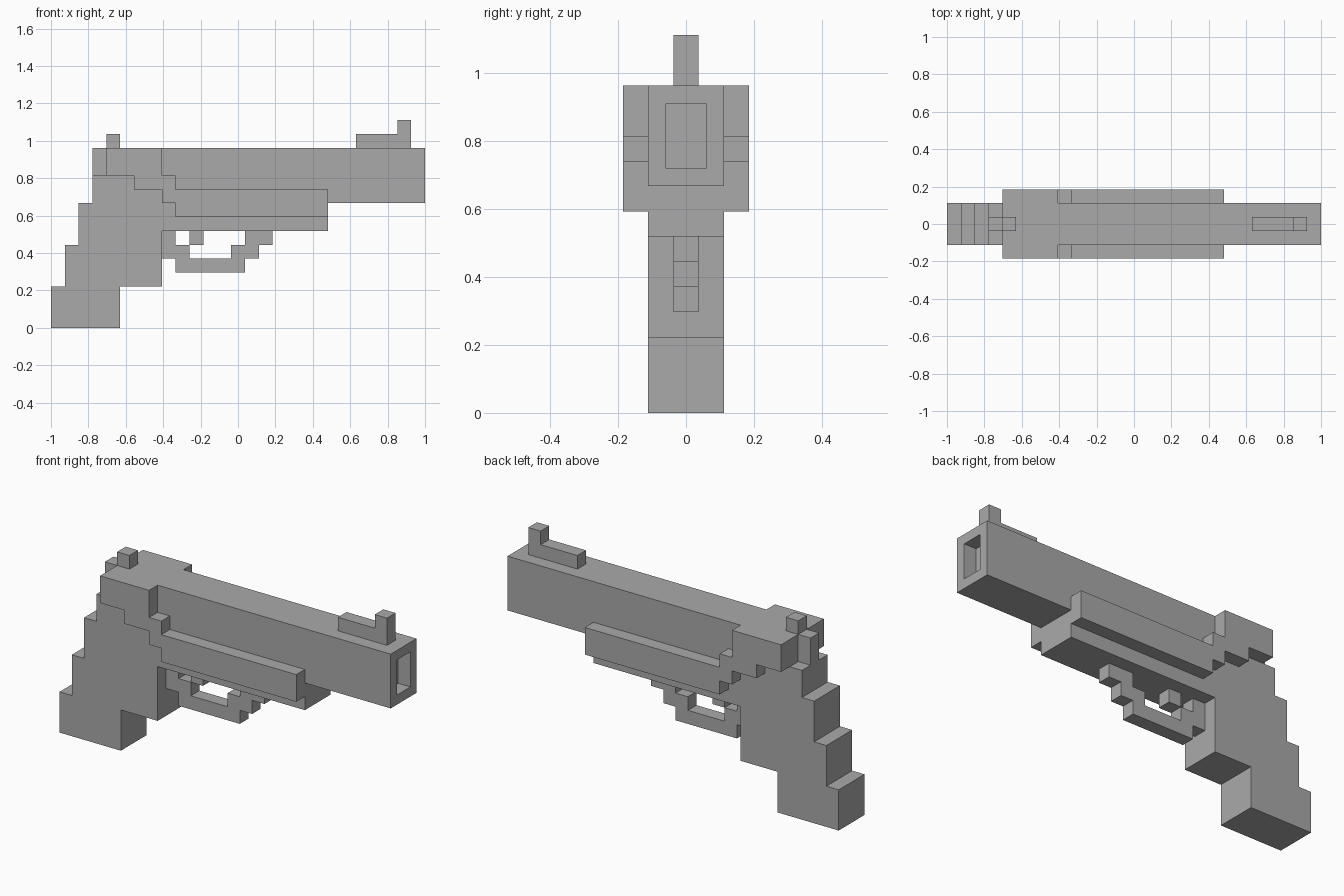
import bpy
import bmesh

U = 2 / 27          # block size: the whole length is 27 blocks

cube = bpy.data.objects.get("Cube")
if cube:
    bpy.data.objects.remove(cube, do_unlink=True)

grey = bpy.data.materials.new("plain grey")
grey.use_nodes = True
grey.diffuse_color = (0.4, 0.4, 0.4, 1)
grey.node_tree.nodes["Principled BSDF"].inputs["Base Color"].default_value = (0.4, 0.4, 0.4, 1)


def extrude_profile(name, profile, y0, y1, bore=False):
    """Extrude an (x, z) outline, given in blocks, from y0 to y1."""
    bm = bmesh.new()
    near, far = [[bm.verts.new(((x - 13.5) * U, y * U, z * U)) for x, z in profile]
                 for y in (y0, y1)]
    bm.faces.new(near)
    bm.faces.new(far)
    n = len(profile)
    for i in range(n):
        j = (i + 1) % n
        bm.faces.new((near[i], near[j], far[j], far[i]))
    bmesh.ops.recalc_face_normals(bm, faces=bm.faces)
    if bore:
        # Sink a slot into the foremost face
        muzzle = max(bm.faces, key=lambda f: f.calc_center_median().x)
        bmesh.ops.inset_individual(bm, faces=[muzzle], thickness=U)
        bmesh.ops.inset_individual(bm, faces=[muzzle], thickness=0, depth=-U)
    mesh = bpy.data.meshes.new(name)
    bm.to_mesh(mesh)
    bm.free()
    mesh.materials.append(grey)
    obj = bpy.data.objects.new(name, mesh)
    bpy.context.collection.objects.link(obj)
    return obj


def box(x0, x1, z0, z1):
    return [(x0, z0), (x1, z0), (x1, z1), (x0, z1)]


# Stepped grip, frame and barrel
extrude_profile("grip_and_barrel", [
    (0, 0), (5, 0), (5, 3), (8, 3), (8, 7), (20, 7), (20, 9), (27, 9), (27, 13),
    (4, 13), (4, 11), (3, 11), (3, 9), (2, 9), (2, 6), (1, 6), (1, 3), (0, 3)],
    -1.5, 1.5, bore=True)

# Raised side panels with the long rail
panel = [(4, 11), (6, 11), (6, 10), (8, 10), (8, 9), (9, 9), (9, 8), (20, 8),
         (20, 10), (9, 10), (9, 11), (8, 11), (8, 13), (4, 13)]
for side, y in (("right", -2.5), ("left", 1.5)):
    extrude_profile("side_panel_" + side, panel, y, y + 1)

# Trigger guard and trigger
extrude_profile("trigger_guard", [
    (8, 7), (8, 5), (9, 5), (9, 4), (14, 4), (14, 5), (15, 5), (15, 6), (16, 6),
    (16, 7), (14, 7), (14, 6), (13, 6), (13, 5), (10, 5), (10, 6), (9, 6), (9, 7)],
    -0.5, 0.5)
extrude_profile("trigger", box(10, 11, 6, 7), -0.5, 0.5)

# Hammer and sights
extrude_profile("hammer", box(3, 4, 11, 13), -0.5, 0.5)
extrude_profile("rear_sight", box(4, 5, 13, 14), -0.5, 0.5)
extrude_profile("front_sight", [
    (22, 13), (26, 13), (26, 15), (25, 15), (25, 14), (22, 14)], -0.5, 0.5)
